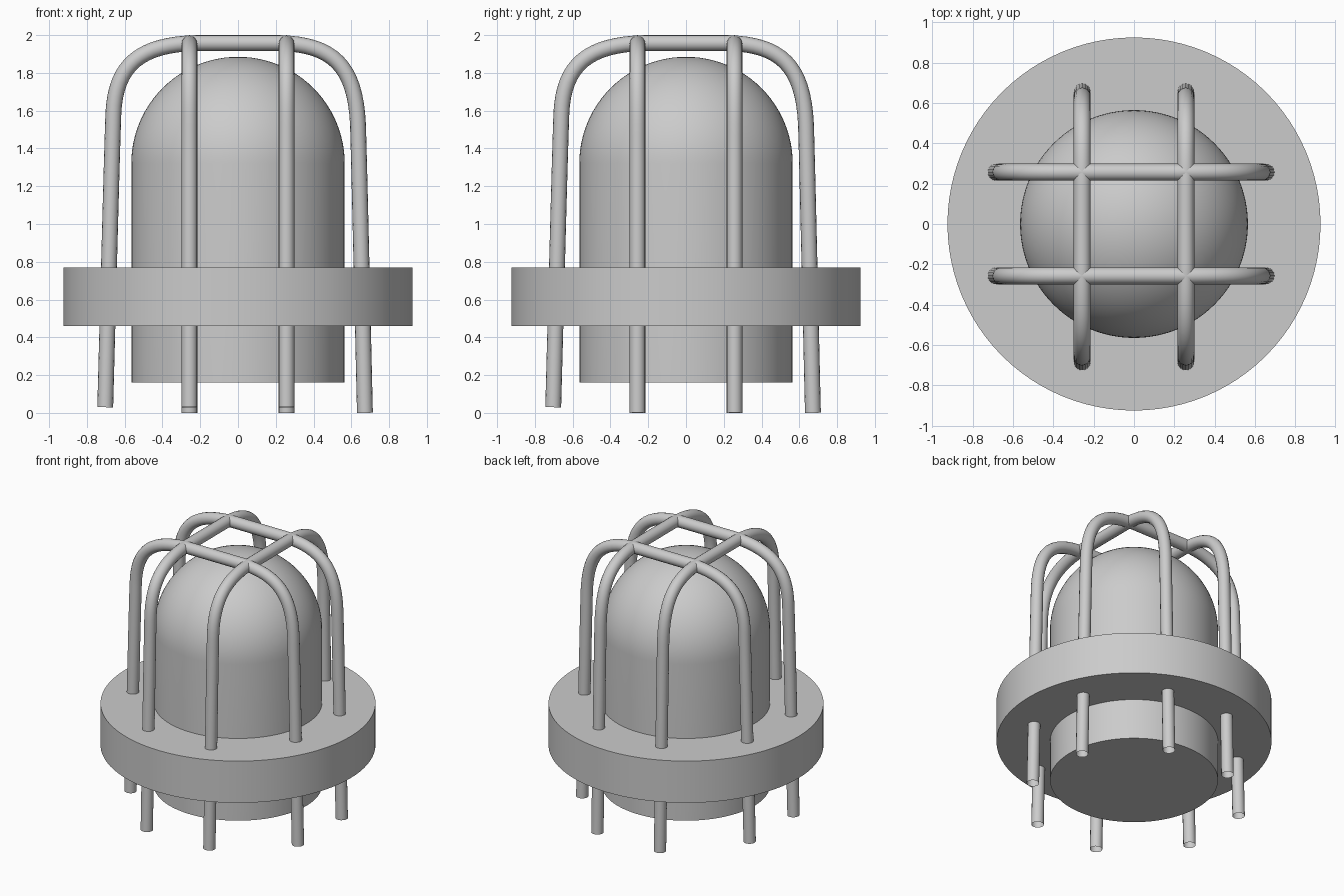
import bpy, bmesh, math
from mathutils import Matrix

if "Cube" in bpy.data.objects:
    bpy.data.objects.remove(bpy.data.objects["Cube"])

SEG = 96


def lathe(name, profile, steps=SEG):
    """Revolve an (r, z) profile around z; both ends lie on the axis."""
    bm = bmesh.new()
    verts = [bm.verts.new((r, 0, z)) for r, z in profile]
    edges = [bm.edges.new(p) for p in zip(verts, verts[1:])]
    bmesh.ops.spin(bm, geom=verts + edges, cent=(0, 0, 0), axis=(0, 0, 1),
                   angle=math.tau, steps=steps)
    bmesh.ops.remove_doubles(bm, verts=bm.verts, dist=1e-4)
    bmesh.ops.recalc_face_normals(bm, faces=bm.faces)
    mesh = bpy.data.meshes.new(name)
    bm.to_mesh(mesh)
    bm.free()
    obj = bpy.data.objects.new(name, mesh)
    bpy.context.collection.objects.link(obj)
    smooth(obj)
    return obj


def smooth(obj):
    bpy.ops.object.select_all(action='DESELECT')
    obj.select_set(True)
    bpy.context.view_layer.objects.active = obj
    bpy.ops.object.shade_smooth_by_angle(angle=math.radians(35))


# Glass: cylinder with a hemispherical top
R, SPRING = 0.565, 1.32
arc = [(R * math.cos(a), SPRING + R * math.sin(a))
       for a in (math.pi / 2 * i / 24 for i in range(24))]
lathe("glass_dome", [(0, 0.16), (R, 0.16)] + arc + [(0, SPRING + R)])

# Thick flange around the glass
lathe("base_flange", [(0, 0.46), (0.925, 0.46), (0.925, 0.77), (0, 0.77)])

# Guard wire path: (point, left handle, right handle) in x, z
PATH = [
    ((-0.703, 0.03), (-0.71, -0.2), (-0.69, 0.5)),
    ((-0.66, 1.58), (-0.67, 1.3), (-0.65, 1.85)),
    ((-0.22, 1.958), (-0.51, 1.95), (-0.1, 1.958)),
    ((0.22, 1.958), (0.1, 1.958), (0.50, 1.95)),
    ((0.635, 1.53), (0.62, 1.84), (0.645, 1.2)),
    ((0.672, 0.0), (0.66, 0.5), (0.68, -0.2)),
]


def guard_wire(name, offset, turn):
    curve = bpy.data.curves.new(name, 'CURVE')
    curve.dimensions = '3D'
    curve.resolution_u = 16
    curve.bevel_depth = 0.042
    curve.bevel_resolution = 6
    spline = curve.splines.new('BEZIER')
    spline.bezier_points.add(len(PATH) - 1)
    for p, (co, hl, hr) in zip(spline.bezier_points, PATH):
        p.handle_left_type = p.handle_right_type = 'FREE'
        p.co = (co[0], offset, co[1])
        p.handle_left = (hl[0], offset, hl[1])
        p.handle_right = (hr[0], offset, hr[1])
    obj = bpy.data.objects.new(name, curve)
    bpy.context.collection.objects.link(obj)
    bpy.ops.object.select_all(action='DESELECT')
    obj.select_set(True)
    bpy.context.view_layer.objects.active = obj
    bpy.ops.object.convert(target='MESH')
    obj = bpy.context.view_layer.objects.active
    obj.name = name
    obj.data.transform(Matrix.Rotation(turn, 4, 'Z'))
    smooth(obj)


# Two pairs of crossing guard wires
for axis, turn in (("side", 0), ("depth", math.pi / 2)):
    for i, offset in enumerate((-0.257, 0.257), 1):
        guard_wire(f"guard_wire_{axis}_{i}", offset, turn)
